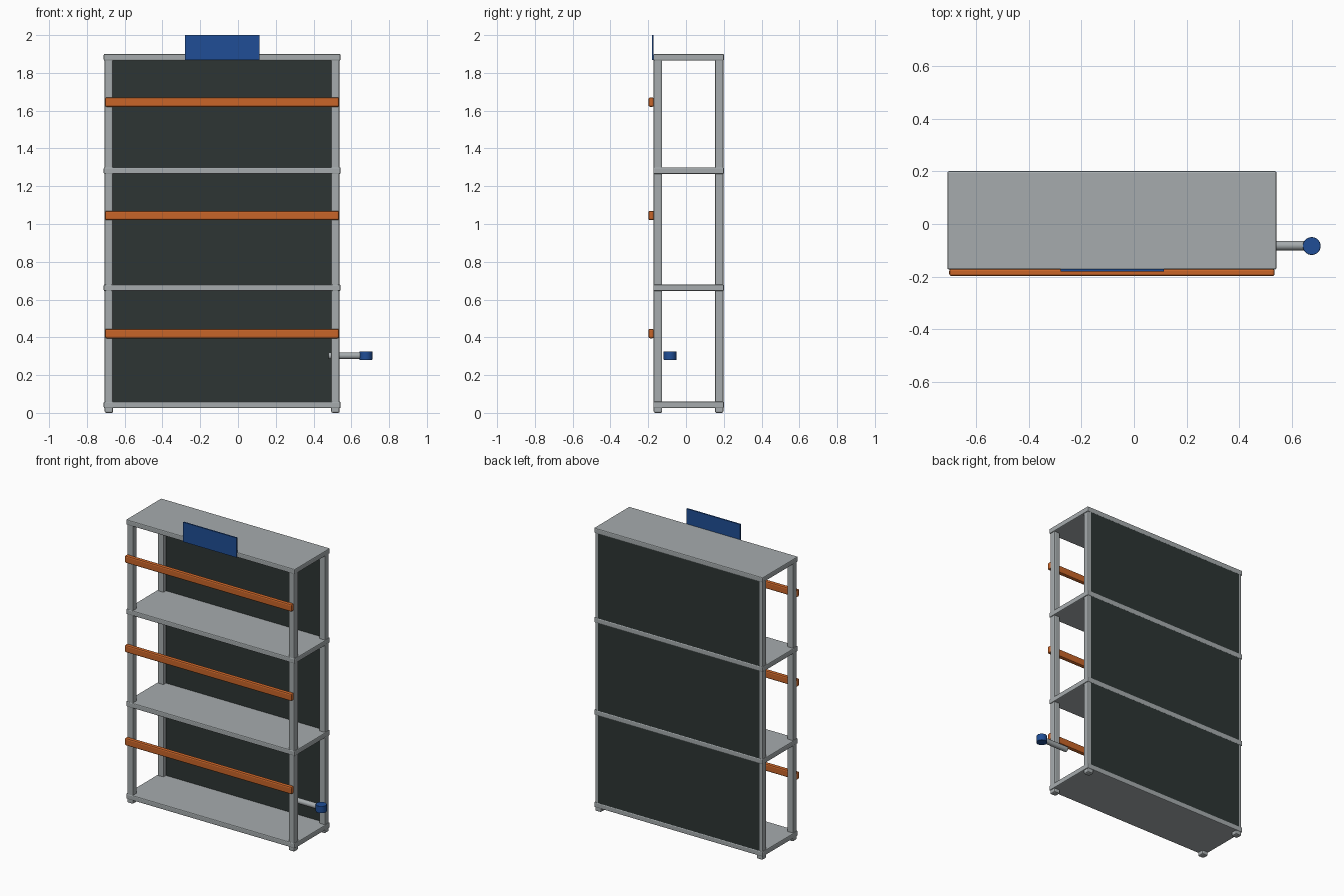
import bpy
import math

cube = bpy.data.objects.get("Cube")
if cube:
    bpy.data.objects.remove(cube, do_unlink=True)


def material(name, rgb):
    m = bpy.data.materials.new(name)
    m.use_nodes = True
    m.diffuse_color = (*rgb, 1)
    m.node_tree.nodes["Principled BSDF"].inputs["Base Color"].default_value = (*rgb, 1)
    return m


GREY = material("light grey metal", (0.38, 0.41, 0.42))
ORANGE = material("orange rail", (0.58, 0.13, 0.022))
BLUE = material("blue", (0.014, 0.076, 0.305))
DARK = material("dark panel", (0.026, 0.036, 0.034))


def finish(obj, name, mat, bevel):
    obj.name = name
    obj.data.materials.append(mat)
    if bevel:
        mod = obj.modifiers.new("Bevel", "BEVEL")
        mod.width = bevel
        mod.segments = 2
        mod.limit_method = "ANGLE"
    return obj


def box(name, mat, x, y, z, bevel=0.0):
    """Box from (min, max) ranges on each axis."""
    bpy.ops.mesh.primitive_cube_add(size=1, location=[sum(r) / 2 for r in (x, y, z)])
    obj = bpy.context.object
    obj.scale = [r[1] - r[0] for r in (x, y, z)]
    bpy.ops.object.transform_apply(location=False, rotation=False, scale=True)
    return finish(obj, name, mat, bevel)


def cylinder(name, mat, radius, depth, location, rotation=(0, 0, 0), bevel=0.0):
    bpy.ops.mesh.primitive_cylinder_add(vertices=32, radius=radius, depth=depth,
                                        location=location, rotation=rotation)
    bpy.ops.object.shade_smooth_by_angle()
    return finish(bpy.context.object, name, mat, bevel)


LEFT, RIGHT = 0.543, -0.711
FRONT, BACK = -0.173, 0.201
POST, INSET = 0.045, 0.005

# Shelves
for i, top in enumerate((0.06, 0.68, 1.30, 1.90)):
    box(f"shelf_{i + 1}", GREY, (RIGHT, LEFT), (FRONT, BACK), (top - 0.035, top), 0.006)

# Corner posts, their chamfered lower ends form the feet
for side, x in (("right", RIGHT + INSET), ("left", LEFT - INSET - POST)):
    for end, y in (("front", FRONT + 0.002), ("back", BACK - 0.003 - POST)):
        box(f"{end}_{side}_post", GREY, (x, x + POST), (y, y + POST), (0, 1.885), 0.008)

# Back panel, reaching to the middle of the back posts
box("back_panel", DARK, (RIGHT + 0.027, LEFT - 0.027), (0.18, 0.199), (0.04, 1.88))

# Front retaining rails
for i, z in enumerate((0.42, 1.045, 1.645)):
    box(f"front_rail_{i + 1}", ORANGE, (RIGHT + 0.007, LEFT - 0.007),
        (-0.199, -0.170), (z - 0.025, z + 0.025), 0.009)

# Header sign plate
box("header_sign", BLUE, (-0.28, 0.115), (-0.181, -0.172), (1.868, 2.0))

# Side handle with a round knob
cylinder("handle_rod", GREY, 0.018, 0.18, (0.57, -0.082, 0.303), (0, math.pi / 2, 0))
cylinder("handle_knob", BLUE, 0.034, 0.046, (0.677, -0.084, 0.303), bevel=0.002)
